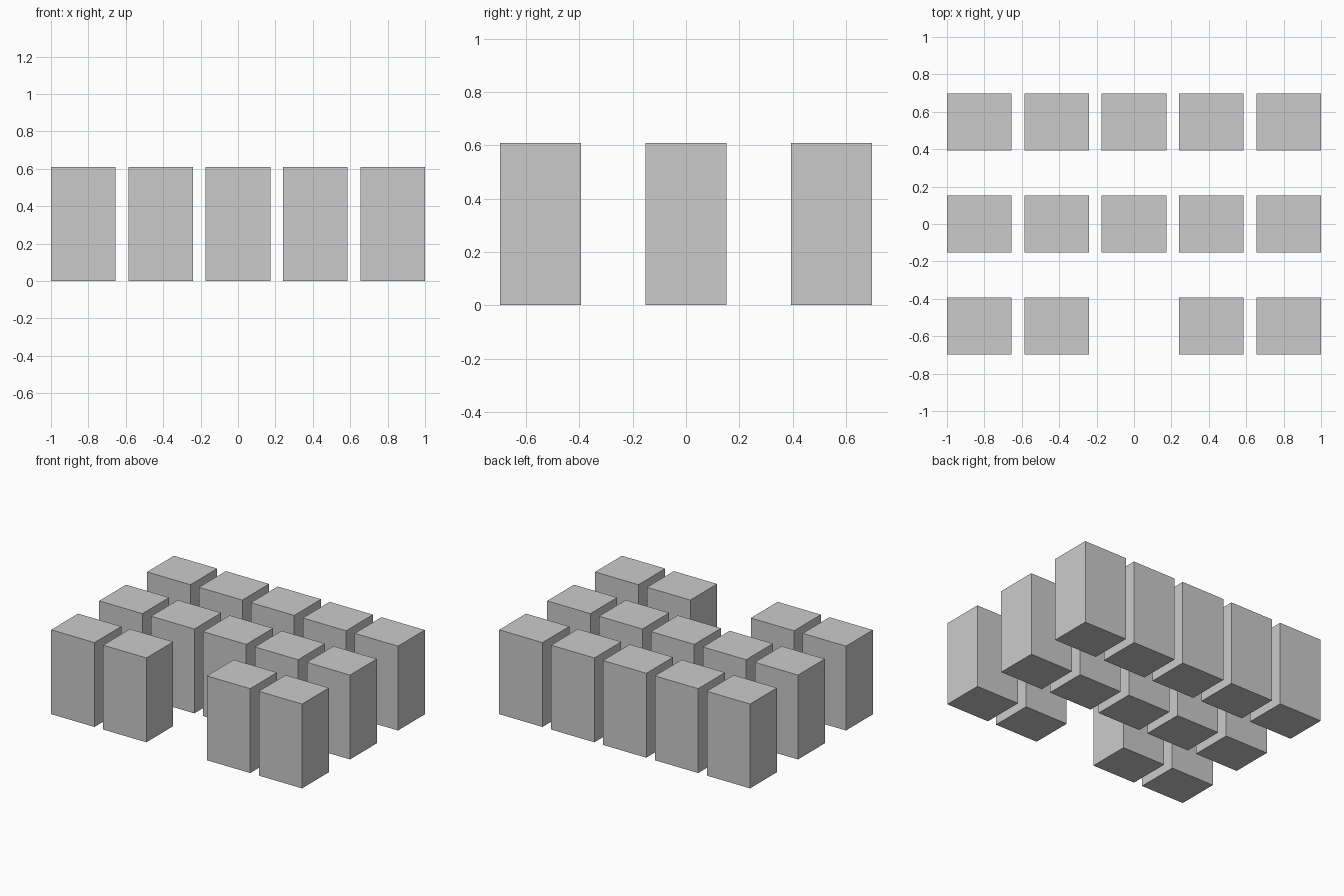
import bpy

if "Cube" in bpy.data.objects:
    bpy.data.objects.remove(bpy.data.objects["Cube"])

# Block size and grid spacing
SIZE = (0.345, 0.305, 0.608)
PITCH_X, PITCH_Y = 0.41375, 0.546


def add_block(name, x, y):
    bpy.ops.mesh.primitive_cube_add(size=1, location=(x, y, SIZE[2] / 2))
    block = bpy.context.object
    block.name = name
    block.scale = SIZE
    bpy.ops.object.transform_apply(location=False, rotation=False, scale=True)


# Three rows of five blocks, with the middle of the front row left open
for row, row_name in enumerate(("front", "middle", "back")):
    for col in range(5):
        if row == 0 and col == 2:
            continue
        add_block(f"{row_name}_block_{col + 1}", (col - 2) * PITCH_X, (row - 1) * PITCH_Y)
